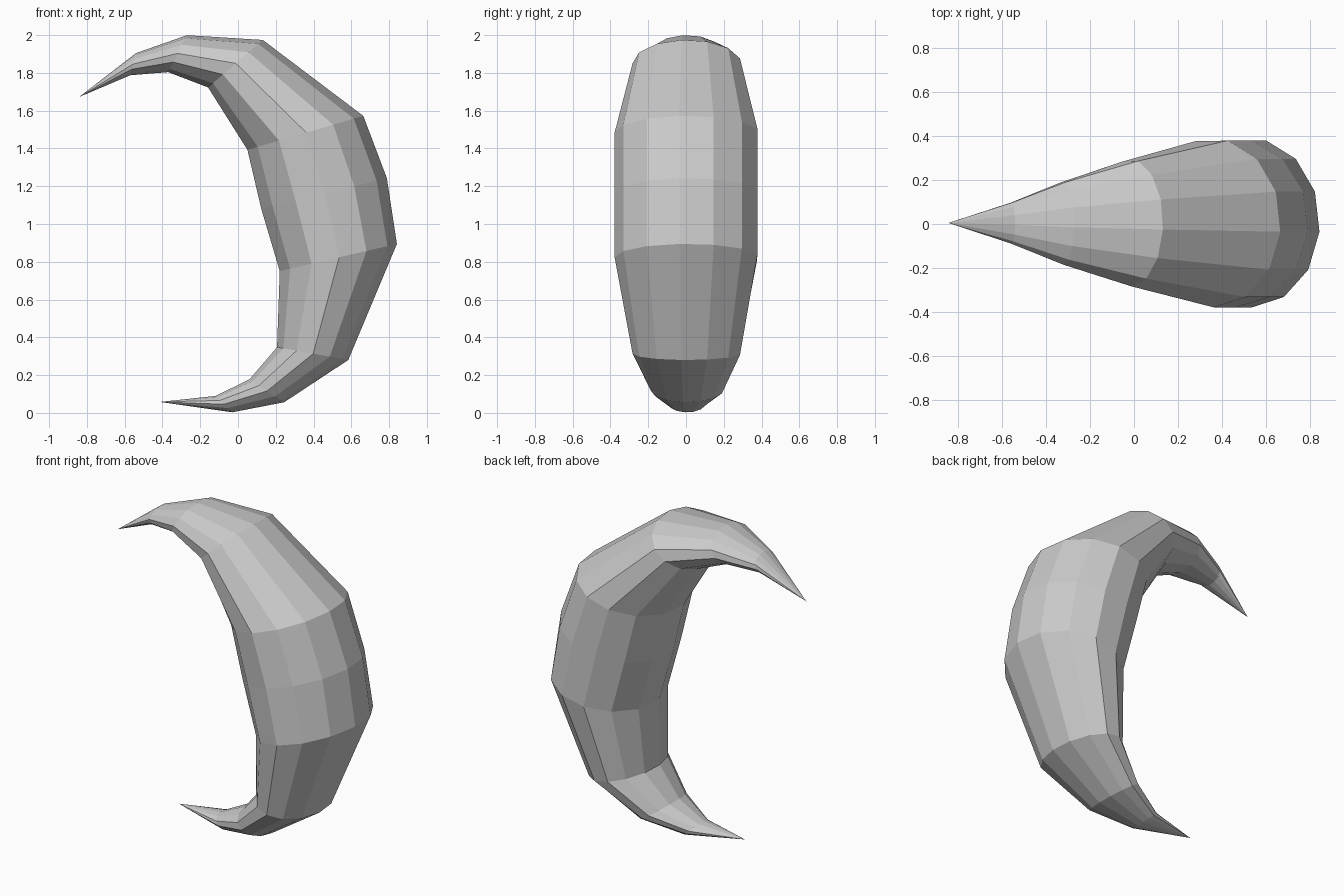
import bpy, bmesh
from math import sin, cos, radians, tau

if "Cube" in bpy.data.objects:
    bpy.data.objects.remove(bpy.data.objects["Cube"])

SIDES = 13
PHASE = radians(-6)
Y_MID = 0.005

# Cross-sections from upper to lower tip: inner (x, z), outer (x, z), half width
rings = [
    ((-0.57, 1.787), (-0.54, 1.905), 0.095),
    ((-0.37, 1.803), (-0.27, 2.0), 0.19),
    ((-0.16, 1.722), (0.132, 1.975), 0.288),
    ((0.047, 1.392), (0.665, 1.573), 0.383),
    ((0.12, 1.08), (0.79, 1.243), 0.383),
    ((0.218, 0.75), (0.843, 0.895), 0.383),
    ((0.205, 0.348), (0.585, 0.28), 0.288),
    ((0.06, 0.178), (0.245, 0.056), 0.19),
    ((-0.12, 0.09), (-0.03, 0.003), 0.095),
]
upper_tip, lower_tip = (-0.842, Y_MID, 1.672), (-0.415, Y_MID, 0.058)

bm = bmesh.new()


def add_ring(inner, outer, half_width):
    """Elliptical section spanning the inner and outer curve of the crescent."""
    cx, cz = (inner[0] + outer[0]) / 2, (inner[1] + outer[1]) / 2
    dx, dz = (outer[0] - inner[0]) / 2, (outer[1] - inner[1]) / 2
    verts = []
    for i in range(SIDES):
        a = PHASE + tau * i / SIDES
        verts.append(bm.verts.new((cx + dx * cos(a), Y_MID + half_width * sin(a),
                                   cz + dz * cos(a))))
    return verts


# Lofted body with pointed ends
loops = [add_ring(*r) for r in rings]
top, bottom = bm.verts.new(upper_tip), bm.verts.new(lower_tip)
for i in range(SIDES):
    j = (i + 1) % SIDES
    for a, b in zip(loops, loops[1:]):
        bm.faces.new((a[i], a[j], b[j], b[i]))
    bm.faces.new((top, loops[0][j], loops[0][i]))
    bm.faces.new((bottom, loops[-1][i], loops[-1][j]))
bmesh.ops.recalc_face_normals(bm, faces=bm.faces)

# Crescent object, flat shaded
mesh = bpy.data.meshes.new("crescent_horn")
bm.to_mesh(mesh)
bm.free()
bpy.context.collection.objects.link(bpy.data.objects.new("crescent_horn", mesh))
